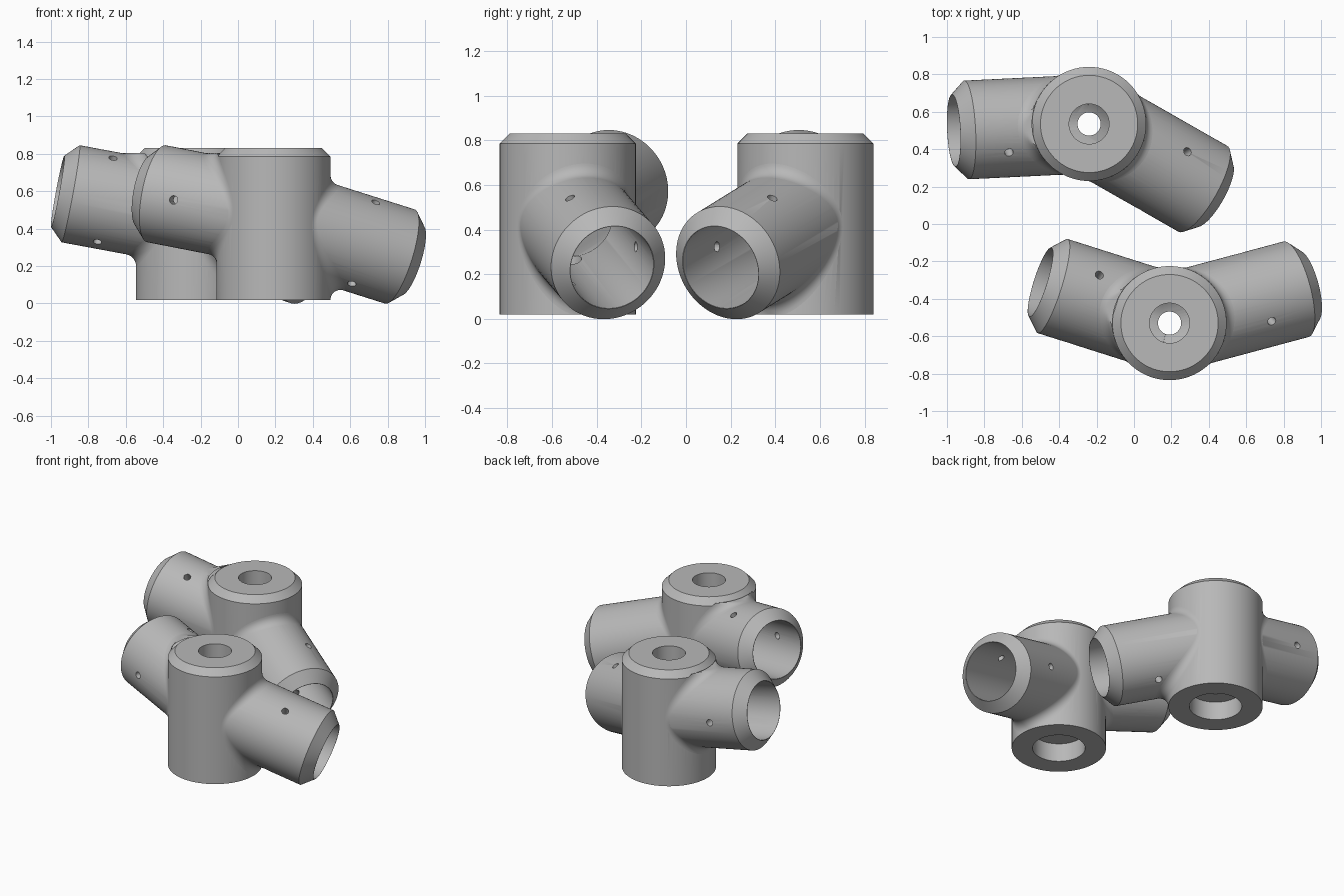
import bpy, bmesh, math
from mathutils import Matrix, Vector

if "Cube" in bpy.data.objects:
    bpy.data.objects.remove(bpy.data.objects["Cube"])

HUB_R, ARM_R, BORE_R, FILLET = 0.305, 0.264, 0.192, 0.065
HUB_LOW, HUB_TOP, AXIS_Z = 0.02, 0.83, 0.465

grey = bpy.data.materials.new("mid grey")
grey.diffuse_color = (0.48, 0.48, 0.48, 1)
grey.use_nodes = True
grey.node_tree.nodes["Principled BSDF"].inputs["Base Color"].default_value = grey.diffuse_color


def make(name, bm):
    bmesh.ops.recalc_face_normals(bm, faces=bm.faces)
    me = bpy.data.meshes.new(name)
    bm.to_mesh(me)
    bm.free()
    me.materials.append(grey)
    ob = bpy.data.objects.new(name, me)
    bpy.context.collection.objects.link(ob)
    return ob


def lathe(name, profile, matrix, n=72):
    """Closed solid turned from (radius, height) pairs, with flat caps."""
    bm = bmesh.new()
    rings = [[bm.verts.new(matrix @ Vector((r * math.cos(a), r * math.sin(a), h)))
              for a in (2 * math.pi * i / n for i in range(n))] for r, h in profile]
    for lo, hi in zip(rings, rings[1:]):
        for i in range(n):
            j = (i + 1) % n
            bm.faces.new((lo[i], lo[j], hi[j], hi[i]))
    bm.faces.new(rings[0][::-1])
    bm.faces.new(rings[-1])
    return make(name, bm)


def boolean(target, tool, operation):
    mod = target.modifiers.new("cut", 'BOOLEAN')
    mod.operation, mod.solver, mod.object = operation, 'EXACT', tool
    bpy.context.view_layer.objects.active = target
    bpy.ops.object.modifier_apply(modifier=mod.name)
    bpy.data.objects.remove(tool)


def smooth(ob):
    bpy.ops.object.select_all(action='DESELECT')
    ob.select_set(True)
    bpy.context.view_layer.objects.active = ob
    bpy.ops.object.shade_smooth_by_angle(angle=math.radians(30))


def arm_frame(x, y, yaw, pitch):
    """Local x = sideways, y = upwards, z = along the arm."""
    a, p = math.radians(yaw), math.radians(pitch)
    d = Vector((math.cos(a) * math.cos(p), math.sin(a) * math.cos(p), math.sin(p)))
    s = Vector((-math.sin(a), math.cos(a), 0))
    rot = Matrix((s, d.cross(s), d)).transposed().to_4x4()
    return Matrix.Translation((x, y, AXIS_Z)) @ rot


def fillet(name, x, y, frame, n=96, steps=8):
    """Rolling-ball blend between the arm and the upright hub."""
    bm = bmesh.new()
    rot = frame.to_3x3()
    d = rot @ Vector((0, 0, 1))
    rows = []
    for i in range(n):
        a = 2 * math.pi * i / n
        radial = rot @ Vector((math.cos(a), math.sin(a), 0))
        q = radial * (ARM_R + FILLET)
        # distance along the arm at which the ball touches the hub
        A = d.x ** 2 + d.y ** 2
        B = q.x * d.x + q.y * d.y
        C = q.x ** 2 + q.y ** 2 - (HUB_R + FILLET) ** 2
        c = q + d * ((-B + math.sqrt(max(B * B - A * C, 0))) / A)
        to_hub = -Vector((c.x, c.y, 0)).normalized()
        row = []
        for k in range(steps + 1):
            v = (-radial).slerp(to_hub, k / steps) if hasattr(radial, "slerp") else None
            p = c + v * FILLET + Vector((x, y, AXIS_Z))
            p.z = min(max(p.z, HUB_LOW), 0.805)
            row.append(bm.verts.new(p))
        rows.append(row)
    for i in range(n):
        r0, r1 = rows[i], rows[(i + 1) % n]
        for k in range(steps):
            bm.faces.new((r0[k], r1[k], r1[k + 1], r0[k + 1]))
    ob = make(name, bm)
    # face the blend away from the arm axis
    p = ob.data.polygons
    axis = Vector((x, y, AXIS_Z))
    score = sum((f.center - axis - d * (f.center - axis).dot(d)).dot(f.normal) for f in p)
    if score < 0:
        ob.data.flip_normals()
    smooth(ob)


def connector(label, x, y, arms, pin_start):
    up = Matrix.Translation((x, y, 0))
    # upright hub with chamfered top
    body = lathe(label + "_connector", [(HUB_R, HUB_LOW), (HUB_R, 0.785), (0.26, HUB_TOP)], up)
    frames = [(arm_frame(x, y, yaw, pitch), length) for yaw, pitch, length in arms]
    # two socket arms with chamfered mouths
    for m, length in frames:
        arm = lathe("arm", [(ARM_R, 0), (ARM_R, length), (BORE_R + 0.002, length + 0.07)], m)
        boolean(body, arm, 'UNION')
    # socket bores and three pin holes round each arm
    for m, length in frames:
        boolean(body, lathe("bore", [(BORE_R, -0.03), (BORE_R, length + 0.2)], m), 'DIFFERENCE')
        for k in range(3):
            turn = Matrix.Rotation(math.radians(pin_start + 120 * k), 4, 'Z')
            pin = (m @ Matrix.Translation((0, 0, 0.485)) @ turn
                   @ Matrix.Rotation(math.pi / 2, 4, 'Y'))
            boolean(body, lathe("pin", [(0.023, 0.1), (0.023, 0.4)], pin, 20), 'DIFFERENCE')
    # top access hole, bolt hole and wide recess underneath
    for r, lo, hi in ((0.107, 0.465, 1.0), (0.062, 0.0, 0.46), (0.17, -0.1, 0.15)):
        boolean(body, lathe("drill", [(r, lo), (r, hi)], up, 48), 'DIFFERENCE')
    smooth(body)
    for (m, _), side in zip(frames, ("low", "high")):
        fillet(f"{label}_{side}_arm_blend", x, y, m)


# front connector and its mirrored, turned partner behind it
connector("front", 0.19, -0.53, [(15, -17, 0.732), (162.4, 10.5, 0.667)], 0)
connector("back", -0.24, 0.535, [(-29.7, -17, 0.732), (182.8, 10.5, 0.667)], 180)
